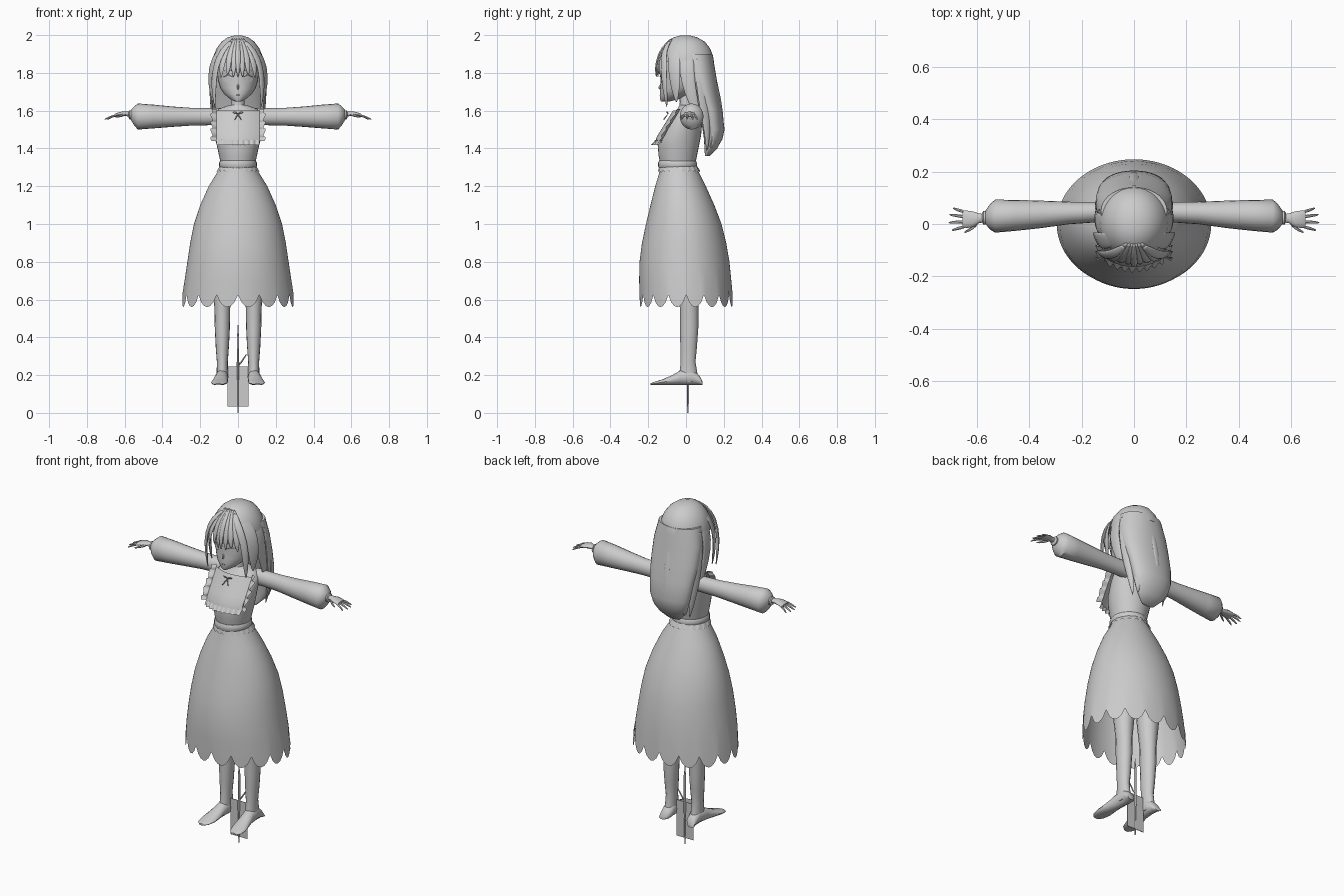
import bpy, bmesh, math
from mathutils import Vector as V

grey = bpy.data.materials.new("plain_grey")
grey.diffuse_color = (0.6, 0.6, 0.6, 1)


def finish(name, bm, subsurf=0, angle=50):
    bmesh.ops.recalc_face_normals(bm, faces=bm.faces)
    me = bpy.data.meshes.new(name)
    bm.to_mesh(me)
    bm.free()
    me.materials.append(grey)
    ob = bpy.data.objects.new(name, me)
    bpy.context.collection.objects.link(ob)
    if subsurf:
        ob.modifiers.new("smooth", "SUBSURF").levels = subsurf
    bpy.ops.object.select_all(action='DESELECT')
    ob.select_set(True)
    bpy.context.view_layer.objects.active = ob
    bpy.ops.object.shade_smooth_by_angle(angle=math.radians(angle))
    return ob


def skin(name, loops, caps=True, closed=True, subsurf=0, angle=50):
    """Join rows of points into a surface."""
    bm = bmesh.new()
    rows = [[bm.verts.new(p) for p in loop] for loop in loops]
    n = len(rows[0])
    for a, b in zip(rows, rows[1:]):
        for i in range(n if closed else n - 1):
            j = (i + 1) % n
            bm.faces.new((a[i], a[j], b[j], b[i]))
    if caps:
        bm.faces.new(rows[0])
        bm.faces.new(rows[-1])
    return finish(name, bm, subsurf, angle)


def angles(n):
    return [2 * math.pi * i / n for i in range(n)]


def stack(name, rings, n=24, cx=0, hem=None, caps=True, subsurf=0):
    """Rings of (z, half width, front y, back y); hem gives a z offset by angle."""
    loops = []
    for k, (z, rx, y0, y1) in enumerate(rings):
        last = hem and k == len(rings) - 1
        loops.append([(cx + rx * math.sin(a), (y0 + y1) / 2 - (y1 - y0) / 2 * math.cos(a),
                       z - (hem(a) if last else 0)) for a in angles(n)])
    return skin(name, loops, caps, subsurf=subsurf)


def sweep(name, pts, n=6, centre=(0, 0.02, 1.72), subsurf=1):
    """Tapered strand through (x, y, z, half width, half thickness)."""
    loops = []
    P = [V(p[:3]) for p in pts]
    for i, p in enumerate(pts):
        t = (P[min(i + 1, len(P) - 1)] - P[max(i - 1, 0)]).normalized()
        side = t.cross(P[i] - V(centre)).normalized()
        out = side.cross(t)
        loops.append([P[i] + side * p[3] * math.cos(a) + out * p[4] * math.sin(a) for a in angles(n)])
    return skin(name, loops, subsurf=subsurf)


# Skirt with scalloped hem, waistband and waist frill
stack("skirt", [(1.31, .09, -.135, .05), (1.27, .112, -.142, .07), (1.2, .155, -.163, .105),
                (1.1, .2, -.188, .15), (1.0, .233, -.212, .188), (.9, .253, -.233, .213),
                (.8, .268, -.246, .23), (.7, .283, -.248, .24), (.625, .295, -.245, .247)],
      96, hem=lambda a: .065 * abs(math.sin(8 * a)) ** .7, caps=False)
stack("waistband", [(1.335, .094, -.142, .052), (1.325, .1, -.147, .058), (1.305, .1, -.147, .058),
                    (1.295, .094, -.142, .054)], 32)
stack("waist_frill", [(1.31, .095, -.14, .056), (1.285, .113, -.147, .073)], 96,
      hem=lambda a: .012 * abs(math.sin(9 * a)), caps=False)

# Bodice and neck
stack("bodice", [(1.30, .088, -.133, .045), (1.36, .1, -.145, .058), (1.42, .113, -.15, .07),
                 (1.47, .12, -.145, .08), (1.53, .125, -.112, .085), (1.58, .125, -.075, .085),
                 (1.61, .1, -.045, .075), (1.63, .045, -.035, .05)], 32)
stack("neck", [(1.59, .042, -.04, .045), (1.64, .034, -.033, .035), (1.72, .034, -.035, .035)], 16)


# Bib panel with ruffled border
def bib_y(x, z):
    return (-.156 if z < 1.45 else -.156 + (z - 1.45) * .62) + 2.6 * x * x


skin("bib_panel", [[(x * .0115, bib_y(x * .0115, z) - .006, z) for x in range(-10, 11)]
                   for z in (1.43, 1.46, 1.5, 1.54, 1.58, 1.6)], caps=False, closed=False)


def ruffle(name, path, out, waves, width=.026):
    inner, outer = [], []
    n = waves * 6
    for i in range(n + 1):
        f = i / n * (len(path) - 1)
        k = min(int(f), len(path) - 2)
        p = V(path[k]).lerp(V(path[k + 1]), f - k)
        w = math.sin(2 * math.pi * waves * i / n)
        inner.append(p)
        outer.append(p + V(out) * width * (1 + .25 * w) + V((0, -.009 + .009 * w, .006 * w)))
    skin(name, [inner, outer], caps=False, closed=False)


ruffle("bib_bottom_ruffle", [(x * .023, bib_y(x * .023, 1.44) - .006, 1.445) for x in range(-5, 6)],
       (0, -.3, -1), 8)
for s in (-1, 1):
    ruffle("bib_side_ruffle", [(s * .115, bib_y(.115, z) - .006, z) for z in (1.44, 1.5, 1.55, 1.61)],
           (s, -.2, 0), 4)
    # Neck bow
    sweep("bow_loop", [(0, -.092, 1.582, .003, .003), (s * .014, -.102, 1.592, .009, .004),
                       (s * .029, -.094, 1.59, .007, .003)])
    sweep("bow_tail", [(0, -.095, 1.582, .003, .003), (s * .01, -.11, 1.565, .004, .003),
                       (s * .02, -.12, 1.548, .004, .002)])

for s in (-1, 1):
    # Puffed sleeve and cuff: rings of (x, y, z, y radius, z radius)
    def limb(name, rings, n=20):
        skin(name, [[(s * x, y + ry * math.cos(a), z + rz * math.sin(a)) for a in angles(n)]
                    for x, y, z, ry, rz in rings])
    limb("sleeve", [(.09, .045, 1.568, .04, .045), (.15, .045, 1.568, .039, .045),
                    (.25, .042, 1.568, .043, .047), (.35, .037, 1.568, .052, .054),
                    (.45, .033, 1.569, .059, .063), (.53, .03, 1.569, .063, .069),
                    (.548, .028, 1.572, .05, .052), (.567, .025, 1.578, .026, .027)])
    limb("cuff", [(.555, .024, 1.578, .02, .018), (.565, .024, 1.578, .026, .024),
                  (.575, .024, 1.578, .026, .024), (.58, .024, 1.579, .018, .015)])
    limb("hand", [(.56, .022, 1.58, .015, .014), (.59, .022, 1.583, .018, .012),
                  (.615, .018, 1.583, .03, .012), (.645, .018, 1.577, .034, .01),
                  (.655, .018, 1.575, .03, .007)], 12)
    # Fingers and thumb
    for y, dy, l in ((.044, .018, .043), (.027, .01, .058), (.009, -.004, .06), (-.009, -.016, .047)):
        sweep("finger", [(s * .64, y, 1.577, .008, .007), (s * (.65 + l * .5), y + dy * .5, 1.567, .0075, .006),
                         (s * (.65 + l), y + dy, 1.552, .004, .004)], 6, (0, .02, 1.4))
    sweep("thumb", [(s * .595, .008, 1.58, .009, .008), (s * .618, -.018, 1.573, .009, .007),
                    (s * .652, -.034, 1.564, .004, .004)], 6, (0, .02, 1.4))

    # Leg and foot
    stack("leg", [(.95, .07, -.07, .085), (.7, .057, -.045, .075), (.56, .042, -.033, .066),
                  (.45, .04, -.032, .065), (.35, .035, -.03, .058), (.27, .029, -.028, .05),
                  (.21, .03, -.035, .06), (.165, .03, -.04, .068)], 16, s * .083)
    foot = [(.088, .02, .165, .01), (.07, .03, .2, 0), (.03, .033, .235, 0), (-.03, .034, .225, .004),
            (-.08, .039, .197, .01), (-.13, .044, .176, .016), (-.17, .036, .164, .02), (-.188, .016, .157, .022)]
    skin("foot", [[(s * (.083 + dx + w * math.cos(a)), y, .147 + (top - .147) * (.5 + .5 * math.sin(a)))
                   for a in angles(14)] for y, w, top, dx in foot])

# Head with small nose and lips
stack("head", [(1.648, .014, -.132, -.09), (1.66, .04, -.137, -.04), (1.69, .075, -.139, .03),
               (1.72, .094, -.137, .07), (1.76, .106, -.134, .1), (1.82, .114, -.139, .115),
               (1.89, .108, -.125, .11), (1.94, .08, -.085, .085), (1.965, .04, -.04, .04)], 28)
sweep("nose", [(0, -.13, 1.745, .005, .003), (0, -.141, 1.722, .007, .012), (0, -.136, 1.712, .003, .004)],
      centre=(0, 0, 1.72))
sweep("mouth", [(-.018, -.134, 1.684, .001, .001), (0, -.139, 1.682, .004, .003), (.018, -.134, 1.684, .001, .001)],
      centre=(0, 0, 1.68))

# Hair: crown, long back, side curtains
stack("hair_crown", [(1.998, .02, -.03, .02), (1.988, .055, -.065, .06), (1.965, .087, -.095, .1),
                     (1.93, .113, -.12, .127), (1.89, .129, -.134, .143), (1.86, .134, -.13, .148)], 36, caps=True)
stack("back_hair", [(1.9, .126, -.04, .14), (1.8, .146, -.02, .157), (1.7, .146, .02, .173), (1.6, .136, .068, .192),
                    (1.5, .123, .088, .204), (1.45, .108, .095, .193), (1.4, .08, .098, .165),
                    (1.36, .04, .1, .125)], 36)
for i in range(-3, 4):
    x = i * .033
    sweep("back_strand", [(x * 1.1, .13 - abs(x) * .4, 1.88, .014, .006), (x * 1.15, .18 - abs(x) * .5, 1.65, .024, .012),
                          (x * 1.05, .192 - abs(x) * .4, 1.5, .024, .016), (x * .9, .165 - abs(x) * .2, 1.42, .018, .014),
                          (x * .8, .125, 1.36 + abs(x) * .4, .002, .002)], 8, (0, -.05, 1.6))
for s in (-1, 1):
    # Strands over the temple, face side and shoulder
    for pts in (
        [(.03, -.08, 1.975, .012, .006), (.085, -.12, 1.92, .022, .008), (.122, -.118, 1.83, .022, .009),
         (.13, -.113, 1.72, .02, .009), (.122, -.1, 1.61, .002, .002)],
        [(.07, -.06, 1.955, .03, .006), (.13, -.065, 1.87, .04, .008), (.143, -.06, 1.78, .038, .009),
         (.14, -.055, 1.7, .025, .008), (.132, -.05, 1.64, .002, .002)],
        [(.08, 0, 1.955, .04, .006), (.136, 0, 1.86, .045, .008), (.144, .01, 1.75, .04, .01),
         (.14, .04, 1.64, .03, .01), (.132, .075, 1.53, .003, .003)],
        [(.12, .07, 1.9, .03, .006), (.138, .08, 1.75, .035, .012), (.13, .1, 1.6, .03, .014),
         (.118, .115, 1.48, .02, .012), (.1, .11, 1.38, .002, .002)],
    ):
        sweep("side_strand", [(s * p[0], *p[1:]) for p in pts], 8)
    # Fringe strands fanning out from the parting
    for x, w, z in ((.022, .017, 1.775), (.05, .018, 1.79), (.082, .02, 1.77)):
        sweep("fringe_strand", [(s * x * .3, -.07, 1.985, .008, .005), (s * x * .75, -.127 + x * .2, 1.93, w * .9, .007),
                                (s * x, -.15 + x * .2, 1.86, w, .007), (s * x * 1.08, -.156 + x * .25, 1.81, w * .7, .006),
                                (s * x * 1.1, -.155 + x * .3, z, .002, .002)], 8)

    # Eyes: raised disc, lash and brow that follow the face
    def face_y(x, z):
        return -.018 - .119 * math.sqrt(max(0, 1 - (x / .108) ** 2))
    for name, r, off in (("eye_white", .024, .002), ("iris", .014, .005)):
        skin(name, [[(s * .054 + k * r * math.sin(a), face_y(s * .054 + k * r * math.sin(a), 0) - off,
                      1.768 + k * r * .8 * math.cos(a)) for a in angles(16)] for k in (1, .5, .05)])
    sweep("eyelash", [(s * x, face_y(x, 0) - .005, z, w, .003) for x, z, w in
                      ((.026, 1.777, .001), (.04, 1.788, .003), (.06, 1.79, .004), (.082, 1.776, .002))])
    sweep("eyebrow", [(s * x, face_y(x, 0) - .006, z, .002, .002) for x, z in
                      ((.028, 1.81), (.05, 1.818), (.078, 1.81))])
sweep("fringe_centre", [(0, -.07, 1.988, .006, .004), (0, -.132, 1.93, .014, .007), (0, -.155, 1.86, .015, .007),
                        (0, -.16, 1.81, .01, .006), (0, -.156, 1.775, .002, .002)], 8)


# Support below the figure: thin plate, slim pole and side bracket
def box(name, x0, x1, y0, y1, z0, z1):
    skin(name, [[(x0, y0, z), (x1, y0, z), (x1, y1, z), (x0, y1, z)] for z in (z0, z1)])


box("stand_plate", -.055, .055, .008, .011, .035, .245)
stack("stand_pole", [(0, .003, .004, .014), (.17, .004, .004, .016), (.19, .007, .002, .018), (.4, .006, .003, .017),
                     (.43, .003, .007, .013), (.465, .002, .008, .012)], 8)
sweep("stand_bracket", [(.005, .01, .25, .005, .004), (.025, .01, .28, .005, .004), (.048, .01, .315, .004, .003)],
      centre=(0, -1, .28))
